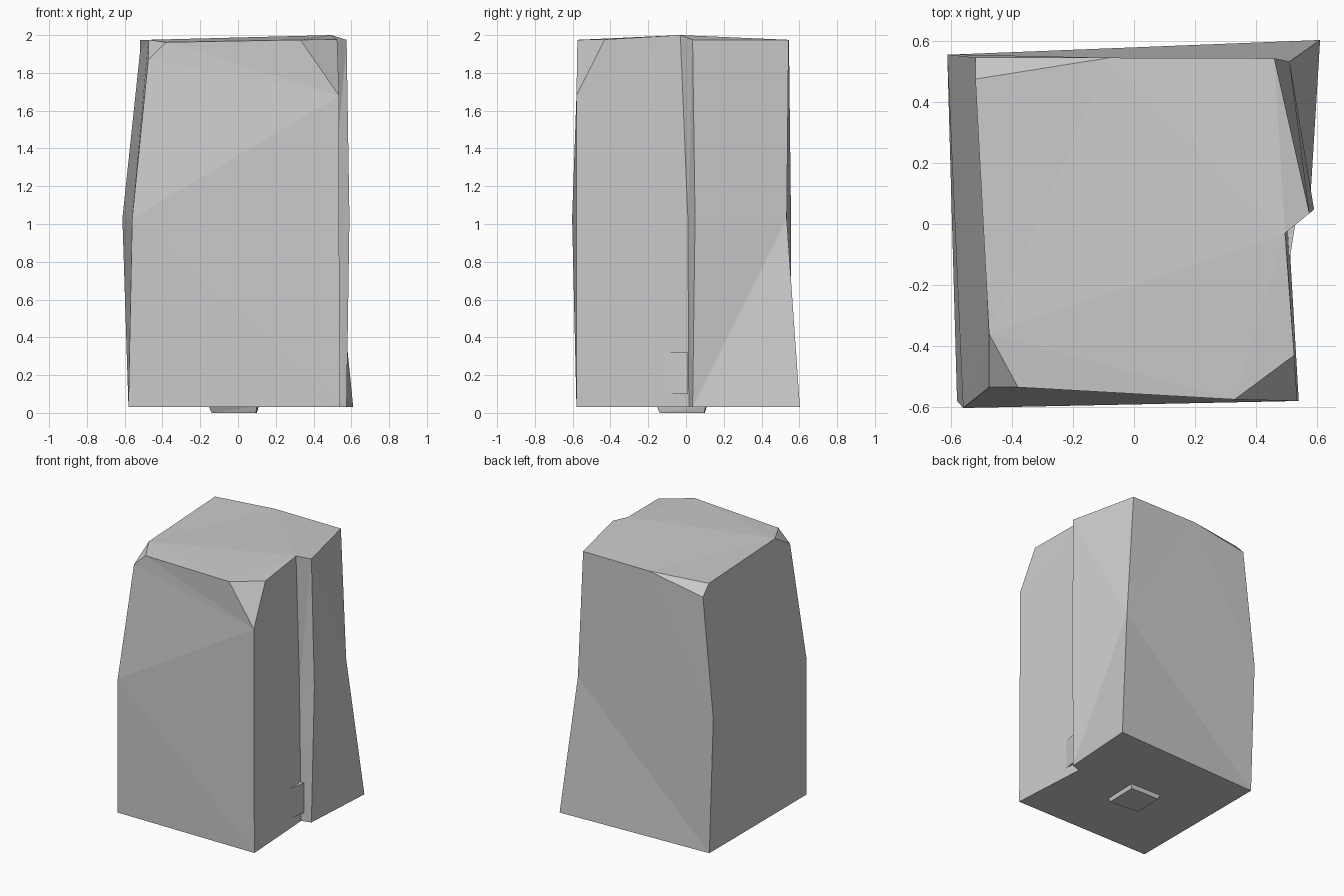
import bpy, bmesh

if "Cube" in bpy.data.objects:
    bpy.data.objects.remove(bpy.data.objects["Cube"])


def finish(name, bm):
    bmesh.ops.recalc_face_normals(bm, faces=bm.faces[:])
    bmesh.ops.triangulate(bm, faces=bm.faces[:])
    me = bpy.data.meshes.new(name)
    bm.to_mesh(me)
    bm.free()
    ob = bpy.data.objects.new(name, me)
    bpy.context.collection.objects.link(ob)
    return ob


def prism(name, lower, upper):
    """Solid between two matching rings of points."""
    bm = bmesh.new()
    a = [bm.verts.new(p) for p in lower]
    b = [bm.verts.new(p) for p in upper]
    n = len(a)
    bm.faces.new(a)
    bm.faces.new(b)
    for i in range(n):
        j = (i + 1) % n
        bm.faces.new((a[i], a[j], b[j], b[i]))
    return finish(name, bm)


# Rock pillar rings: front left, front right, notch inner, notch outer, back right, back left
base = [(-.58, -.58), (.54, -.58), (.505, .015), (.575, .035), (.61, .603), (-.58, .556)]
waist = [(-.56, -.603), (.535, -.58), (.495, .01), (.59, .048), (.51, .533), (-.612, .556)]
crown = [(-.475, -.535, 1.87), (.535, -.58, 1.68), (.495, -.03, 2.0),
         (.575, .035, 1.975), (.46, .543, 1.975), (-.52, .545, 1.90)]
# Chipped corners: the two top points either side of each chip
chips = {0: [(-.475, -.36, 1.975), (-.38, -.535, 1.962)],
         1: [(.33, -.575, 1.975), (.525, -.43, 1.977)],
         5: [(-.08, .545, 1.975), (-.52, .475, 1.975)]}

bm = bmesh.new()
low = [bm.verts.new((x, y, .03)) for x, y in base]
mid = [bm.verts.new((x, y, 1.03)) for x, y in waist]
up = [bm.verts.new(p) for p in crown]
tops = [[bm.verts.new(p) for p in chips[i]] if i in chips else [up[i]] for i in range(6)]
bm.faces.new(low)
bm.faces.new([v for t in tops for v in t])
for i in range(6):
    j = (i + 1) % 6
    bm.faces.new((low[i], low[j], mid[j], mid[i]))
    loop = [mid[i], mid[j], up[j], tops[j][0], tops[i][-1], up[i]]
    bm.faces.new(list(dict.fromkeys(loop)))
    if i in chips:
        bm.faces.new([up[i]] + tops[i])
finish("rock_pillar", bm)

# Small stub under the base
prism("base_stub",
      [(-.14, -.125, 0), (.095, -.14, 0), (.10, .095, 0), (-.13, .10, 0)],
      [(-.155, -.145, .035), (.10, -.155, .035), (.11, .105, .035), (-.145, .11, .035)])

# Stone chip wedged beside the notch
wedge = [(.505, -.15), (.53, .01), (.44, .012)]
prism("side_chip", [(x, y, .10) for x, y in wedge], [(x, y, .32) for x, y in wedge])
